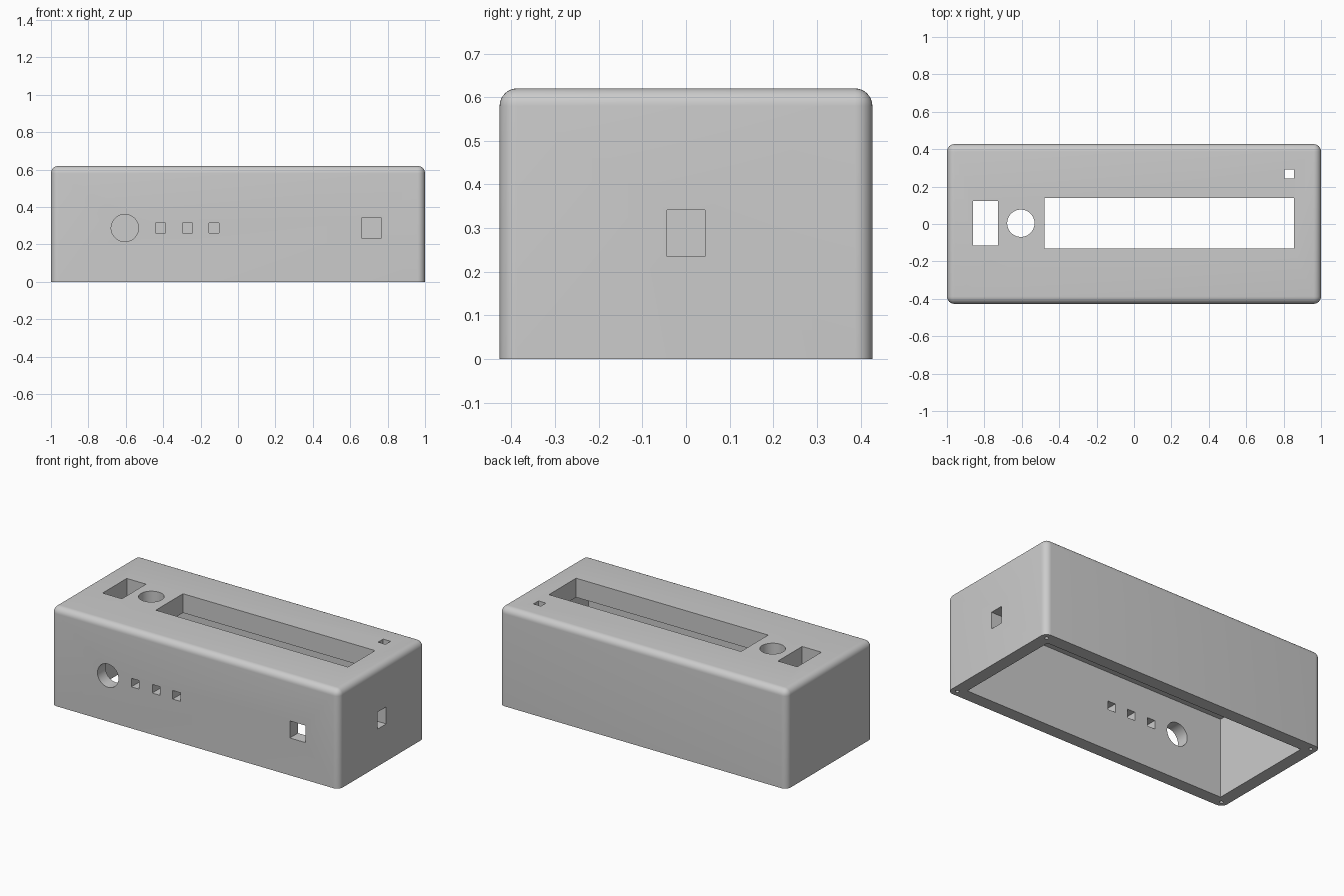
import bpy
import bmesh
from math import radians, pi
from mathutils import Matrix, Vector

old = bpy.data.objects.get("Cube")
if old:
    bpy.data.objects.remove(old, do_unlink=True)

L, W, H = 2.0, 0.854, 0.62      # outer size
WALL, ROOF, R = 0.08, 0.12, 0.04
MID = 0.288                     # height of the side openings

grey = bpy.data.materials.new("plain grey")
grey.use_nodes = True
grey.diffuse_color = (0.6, 0.6, 0.6, 1)
grey.node_tree.nodes["Principled BSDF"].inputs["Base Color"].default_value = (0.6, 0.6, 0.6, 1)


def finish(name, bm):
    mesh = bpy.data.meshes.new(name)
    bm.to_mesh(mesh)
    bm.free()
    mesh.materials.append(grey)
    obj = bpy.data.objects.new(name, mesh)
    bpy.context.collection.objects.link(obj)
    return obj


def box(name, centre, size):
    bm = bmesh.new()
    bmesh.ops.create_cube(bm, size=1, matrix=Matrix.Translation(centre) @ Matrix.Diagonal((*size, 1)))
    return finish(name, bm)


def rod(name, centre, radius, depth, tilt=0, sides=64):
    bm = bmesh.new()
    bmesh.ops.create_cone(bm, cap_ends=True, segments=sides, radius1=radius, radius2=radius, depth=depth,
                          matrix=Matrix.Translation(centre) @ Matrix.Rotation(tilt, 4, "X"))
    return finish(name, bm)


# Outer shell: every edge rounded except those around the open base
bm = bmesh.new()
bmesh.ops.create_cube(bm, size=1, matrix=Matrix.Translation((0, 0, H / 2)) @ Matrix.Diagonal((L, W, H, 1)))
round_edges = [e for e in bm.edges if max(v.co.z for v in e.verts) > H / 2]
bmesh.ops.bevel(bm, geom=round_edges, offset=R, segments=8, profile=0.5, affect="EDGES")
case = finish("enclosure_shell", bm)

# Hollow interior, open below
cavity_top = H - ROOF
cutters = [box("cavity_cutter", (0, 0, cavity_top / 2 - 0.1),
               (L - 2 * WALL, W - 2 * WALL, cavity_top + 0.2))]

# Roof openings: display slot, switch slot, small sensor hole, round knob hole
for name, x, y, w, d in (("display_slot", 0.188, 0.004, 1.335, 0.27),
                         ("switch_slot", -0.793, 0.004, 0.134, 0.24),
                         ("sensor_hole", 0.83, 0.267, 0.052, 0.05)):
    cutters.append(box(name + "_cutter", (x, y, H), (w, d, 0.4)))
cutters.append(rod("knob_hole_cutter", (-0.605, 0.004, H), 0.073, 0.4))

# Front openings
for i, x in enumerate((-0.415, -0.27, -0.128)):
    cutters.append(box(f"button_hole_{i + 1}_cutter", (x, -W / 2, MID), (0.054, 0.3, 0.054)))
cutters.append(box("front_port_cutter", (0.713, -W / 2, MID), (0.107, 0.3, 0.107)))
cutters.append(rod("front_dial_hole_cutter", (-0.605, -W / 2, MID), 0.073, 0.3, pi / 2))

# Side port on the left end
cutters.append(box("side_port_cutter", (L / 2, 0, MID), (0.3, 0.086, 0.107)))

# Screw holes in the four corners of the base rim
for sx in (-1, 1):
    for sy in (-1, 1):
        cutters.append(rod("screw_hole_cutter", (sx * (L / 2 - R), sy * (W / 2 - R), 0),
                           0.011, 0.2, sides=24))

# Cut everything out of the shell, then drop the cutters
bpy.context.view_layer.objects.active = case
case.select_set(True)
for cutter in cutters:
    mod = case.modifiers.new(cutter.name, "BOOLEAN")
    mod.operation = "DIFFERENCE"
    mod.solver = "EXACT"
    mod.object = cutter
    bpy.ops.object.modifier_apply(modifier=mod.name)
    bpy.data.objects.remove(cutter, do_unlink=True)

bpy.ops.object.shade_smooth_by_angle(angle=radians(30))
